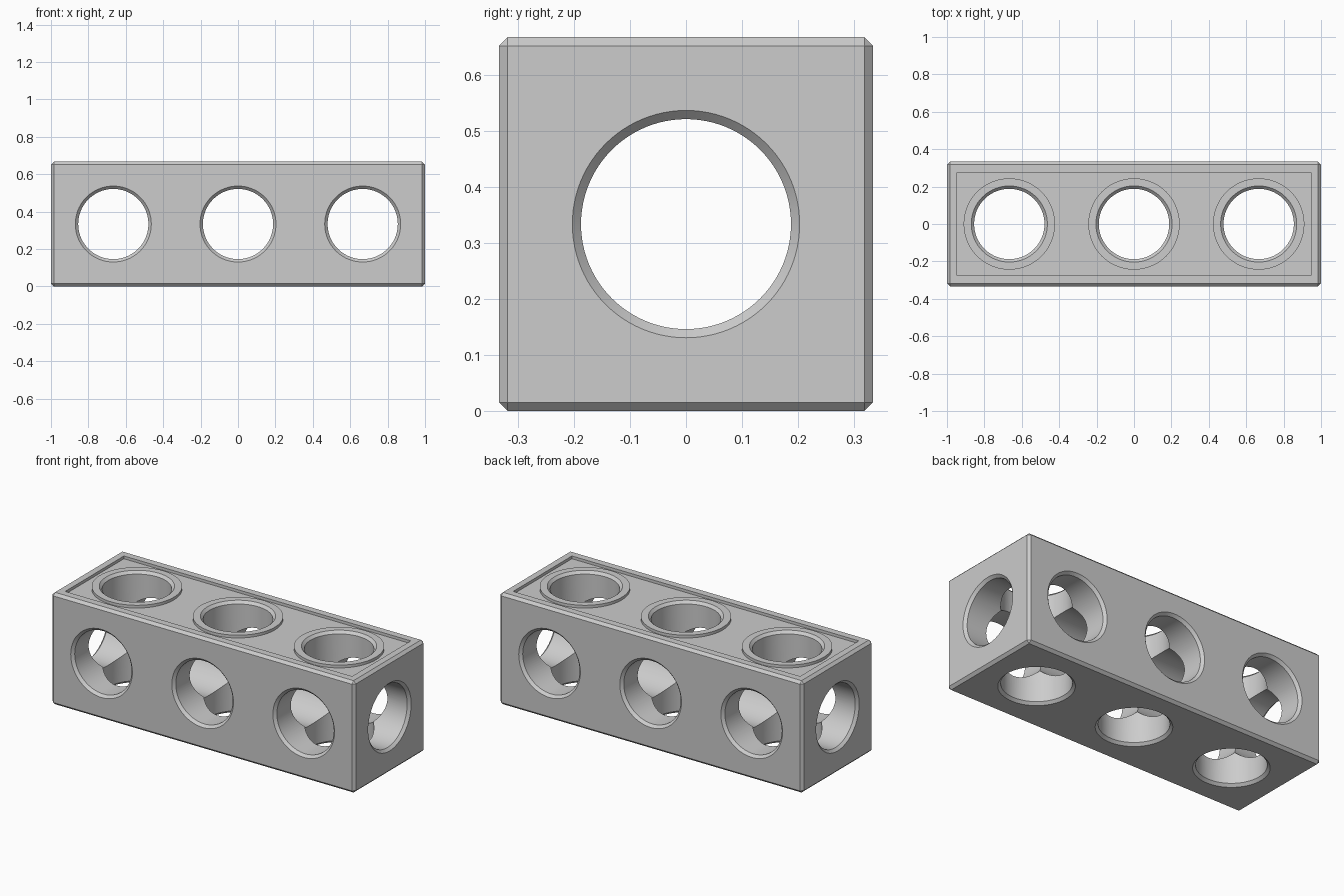
import bpy, bmesh
from math import pi
from mathutils import Matrix, Vector

L, W = 2.0, 2 / 3          # block length, width and height
MID = W / 2                # height of the hole axes
BEVEL = 0.0155             # edge chamfer
RECESS = 0.0167            # depth of the top panel
SEGS = 96
HOLES_X = (-W, 0, W)

cube = bpy.data.objects.get("Cube")
if cube:
    bpy.data.objects.remove(cube)

grey = bpy.data.materials.new("plain_grey")
grey.use_nodes = True
colour = (0.604, 0.604, 0.604, 1)
grey.diffuse_color = colour
grey.node_tree.nodes["Principled BSDF"].inputs["Base Color"].default_value = colour


def make_object(name, bm):
    bmesh.ops.recalc_face_normals(bm, faces=bm.faces)
    mesh = bpy.data.meshes.new(name)
    bm.to_mesh(mesh)
    bm.free()
    mesh.materials.append(grey)
    obj = bpy.data.objects.new(name, mesh)
    bpy.context.collection.objects.link(obj)
    return obj


def box(name, size, centre):
    bm = bmesh.new()
    bmesh.ops.create_cube(bm, size=1)
    bmesh.ops.scale(bm, vec=size, verts=bm.verts)
    bmesh.ops.translate(bm, vec=centre, verts=bm.verts)
    return make_object(name, bm)


def lathe(name, profile, rotation, centre):
    """Closed solid from (radius, height) rings stacked along z."""
    bm = bmesh.new()
    rings = []
    for radius, z in profile:
        ring = bmesh.ops.create_circle(bm, segments=SEGS, radius=radius)["verts"]
        bmesh.ops.translate(bm, vec=(0, 0, z), verts=ring)
        rings.append(ring)
    for low, high in zip(rings, rings[1:]):
        for i in range(SEGS):
            j = (i + 1) % SEGS
            bm.faces.new((low[i], low[j], high[j], high[i]))
    bm.faces.new(rings[0])
    bm.faces.new(rings[-1])
    bmesh.ops.transform(bm, matrix=Matrix.Translation(Vector(centre)) @ rotation,
                        verts=bm.verts)
    return make_object(name, bm)


def drill(name, radius, length, rotation, centre):
    """Through hole with a chamfered mouth at each end."""
    half, over, lip = length / 2, 0.02, 0.0155
    upper = [(radius, half - lip), (radius + lip + over, half + over)]
    lower = [(r, -z) for r, z in reversed(upper)]
    return lathe(name, lower + upper, rotation, centre)


def cut(target, cutter):
    mod = target.modifiers.new("cut", "BOOLEAN")
    mod.operation = "DIFFERENCE"
    mod.solver = "EXACT"
    mod.object = cutter
    bpy.context.view_layer.objects.active = target
    bpy.ops.object.modifier_apply(modifier=mod.name)
    bpy.data.objects.remove(cutter)


# Chamfered block
block = box("drilled_block", (L, W, W), (0, 0, MID))
bevel = block.modifiers.new("chamfer", "BEVEL")
bevel.width = BEVEL
bevel.segments = 1
bpy.context.view_layer.objects.active = block
bpy.ops.object.modifier_apply(modifier=bevel.name)

# Sunken top panel that leaves a raised collar round each hole
upright = Matrix.Identity(4)
panel = box("panel_cutter", (1.892, 0.553, 0.1), (0, 0, W - RECESS + 0.05))
for x in HOLES_X:
    collar = lathe("collar_cutter", [(0.244, -0.2), (0.244, 0.2)], upright, (x, 0, W))
    cut(panel, collar)
cut(block, panel)

# Holes along all three axes, radii a hair apart so the surfaces cross cleanly
along_x = Matrix.Rotation(pi / 2, 4, "Y")
along_y = Matrix.Rotation(pi / 2, 4, "X")
for x in HOLES_X:
    cut(block, drill("vertical_drill", 0.188, W, upright, (x, 0, MID)))
    cut(block, drill("cross_drill", 0.1876, W, along_y, (x, 0, MID)))
cut(block, drill("long_drill", 0.1872, L, along_x, (0, 0, MID)))

# Smooth bores, crisp edges
bpy.ops.object.select_all(action="DESELECT")
block.select_set(True)
bpy.context.view_layer.objects.active = block
bpy.ops.object.shade_smooth_by_angle(angle=pi / 9)
